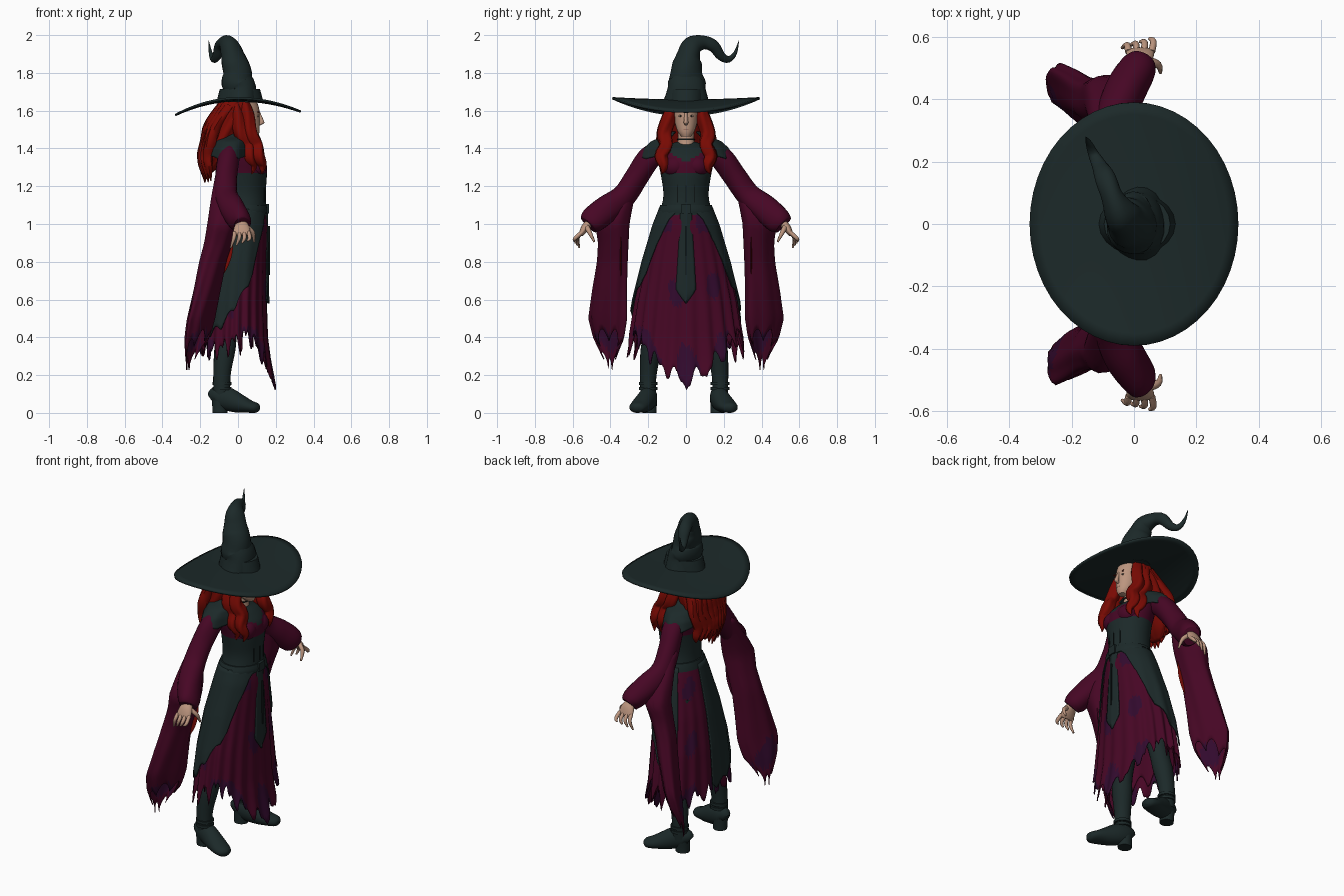
import bpy, bmesh, math, random
from mathutils import Vector, Matrix

random.seed(4)
if "Cube" in bpy.data.objects:
    bpy.data.objects.remove(bpy.data.objects["Cube"])


def material(name, *rgb):
    m = bpy.data.materials.new(name)
    m.use_nodes = True
    m.diffuse_color = (*rgb, 1)
    m.node_tree.nodes["Principled BSDF"].inputs["Base Color"].default_value = (*rgb, 1)
    return m


GREEN = material("dark green cloth", .0115, .0222, .0222)
SEAM = material("black seam", .004, .007, .007)
MAROON = material("maroon cloth", .062, .002, .018)
PURPLE = material("faded purple cloth", .032, .003, .027)
HAIR = material("red hair", .19, .003, .001)
LINING = material("red lining", .22, .004, .002)
SKIN = material("skin", .5, .3, .21)
LIPS = material("lips", .26, .1, .08)
IVORY = material("ivory", .5, .34, .26)


def finish(name, bm, mats, rule=None, thick=0, angle=50):
    """Turn a bmesh into a smooth object; rule picks a material slot per face."""
    bmesh.ops.recalc_face_normals(bm, faces=bm.faces)
    bm.normal_update()
    if rule:
        for f in bm.faces:
            f.material_index = rule(f.calc_center_median(), f.normal)
    me = bpy.data.meshes.new(name)
    bm.to_mesh(me)
    bm.free()
    for m in mats:
        me.materials.append(m)
    ob = bpy.data.objects.new(name, me)
    bpy.context.collection.objects.link(ob)
    if thick:
        ob.modifiers.new("thickness", "SOLIDIFY").thickness = thick
    bpy.ops.object.select_all(action="DESELECT")
    ob.select_set(True)
    bpy.context.view_layer.objects.active = ob
    bpy.ops.object.shade_smooth_by_angle(angle=math.radians(angle))
    return ob


def grid(name, f, nu, nv, mats, closed=False, caps=False, rule=None, thick=0):
    """Surface from f(u, v) with u and v in 0..1."""
    bm = bmesh.new()
    cols = nu if closed else nu + 1
    rows = [[bm.verts.new(f(i / nu, j / nv)) for i in range(cols)] for j in range(nv + 1)]
    for a, b in zip(rows, rows[1:]):
        for i in range(nu):
            k = (i + 1) % cols
            bm.faces.new((a[i], a[k], b[k], b[i]))
    if caps:
        bm.faces.new(rows[0])
        bm.faces.new(rows[-1])
    return finish(name, bm, mats, rule, thick)


def spline(pts, t):
    """Smooth interpolation through tuples."""
    x = t * (len(pts) - 1)
    i = min(int(x), len(pts) - 2)
    x -= i
    p = [pts[max(0, min(len(pts) - 1, i + k))] for k in (-1, 0, 1, 2)]
    return [b + .5 * x * (c - a + x * (2 * a - 5 * b + 4 * c - d + x * (3 * (b - c) + d - a)))
            for a, b, c, d in zip(*p)]


def loft(name, rings, mats, ref=None, sides=20, steps=4, wave=0, k=5, rule=None):
    """Rings are x, y, z, half width, half depth; level unless ref is given."""
    def f(u, v):
        r, a = spline(rings, v), u * math.tau
        side, up = Vector((1, 0, 0)), Vector((0, 1, 0))
        if ref:
            t = Vector(spline(rings, min(1, v + .01))[:3]) - Vector(spline(rings, max(0, v - .01))[:3])
            side = t.cross(Vector(ref)).normalized()
            up = side.cross(t).normalized()
        g = 1 + wave * math.sin(k * a + 9 * v)
        return Vector(r[:3]) + (side * r[3] * math.cos(a) + up * r[4] * math.sin(a)) * g
    return grid(name, f, sides, steps * (len(rings) - 1), mats, True, True, rule)


def lerp(table, x):
    for a, b in zip(table, table[1:]):
        if (x - a[0]) * (x - b[0]) <= 0:
            t = (x - a[0]) / (b[0] - a[0])
            return [p + (q - p) * t for p, q in zip(a, b)][1:]
    return table[-1][1:] if abs(x - table[-1][0]) < abs(x - table[0][0]) else table[0][1:]


def drape(name, prof, span, hem, mats, nu=96, nv=26, pleat=.03, k=14, grow=1, skew=0, closed=False, rule=None):
    """Hanging cloth: profile rows are z, x, y, rx, ry; span(v) gives the angles; hem(deg) the lowest z."""
    def f(u, v):
        a0, a1 = span(v)
        d = a0 + (a1 - a0) * u
        z = prof[0][0] + (hem(d) - prof[0][0]) * v
        x, y, rx, ry = lerp(prof, z)
        a = math.radians(d)
        g = grow * (1 + pleat * v * math.sin(k * a))
        return Vector((x + g * (rx * math.cos(a) - skew * v * ry * math.sin(a)), y + ry * g * math.sin(a), z))
    return grid(name, f, nu, nv, mats, closed, False, rule, .006)


def ball(name, c, r, mat, rot=0):
    bm = bmesh.new()
    m = Matrix.Translation(c) @ Matrix.Rotation(rot, 4, "Z") @ Matrix.Diagonal((*r, 1))
    bmesh.ops.create_uvsphere(bm, u_segments=16, v_segments=10, radius=1, matrix=m)
    return finish(name, bm, [mat])


def block(name, c, size, mat):
    bm = bmesh.new()
    bmesh.ops.create_cube(bm, size=1, matrix=Matrix.Translation(c) @ Matrix.Diagonal((*size, 1)))
    return finish(name, bm, [mat], angle=30)


def flip(rows, s, shift=0):
    return [(r[0], r[1] * s + shift, *r[2:]) for r in rows]


def tooth(deg, k):
    return 1 - abs(math.sin(math.radians(deg) * k))


# Hat: drooping brim, wrinkled crown with a curled tip, band
def brim(u, v):
    a = u * math.tau
    x, y = math.cos(a) * max(v, .02), math.sin(a) * max(v, .02)
    return Vector((x * .335, y * .39, 1.66 - .06 * x * x + .012 * y * y - .018 * x * x * (x < 0)))


grid("hat_brim", brim, 48, 10, [GREEN], True, thick=.012)
loft("hat_crown", [(.01, 0, 1.645, .122, .098), (.01, 0, 1.72, .1, .088), (-.005, 0, 1.75, .1, .083),
                   (-.005, 0, 1.8, .084, .076), (-.02, .008, 1.85, .078, .07), (-.03, .015, 1.89, .062, .062),
                   (-.045, .035, 1.94, .054, .052), (-.07, .09, 1.96, .037, .035), (-.09, .145, 1.942, .032, .034),
                   (-.11, .185, 1.89, .024, .024), (-.13, .225, 1.872, .017, .017),
                   (-.145, .26, 1.905, .01, .01), (-.155, .28, 1.97, .001, .001)],
     [GREEN], ref=(1, 0, 0), wave=.045, k=3)
loft("hat_band", [(.01, 0, 1.65, .123, .099), (.01, 0, 1.69, .113, .096), (.01, 0, 1.715, .106, .093)], [GREEN])

# Head and face
loft("head", [(.078, 0, 1.463, .028, .024), (.062, 0, 1.49, .052, .045), (.045, 0, 1.54, .07, .06),
              (.032, 0, 1.6, .082, .068), (.02, 0, 1.65, .08, .07)], [SKIN])
loft("neck", [(.02, 0, 1.37, .06, .06), (.018, 0, 1.44, .044, .044), (.02, 0, 1.53, .042, .042)], [SKIN])
loft("choker", [(.017, 0, 1.445, .047, .047), (.019, 0, 1.453, .046, .046)], [SEAM])
loft("nose", [(.105, 0, 1.6, .008, .006), (.12, 0, 1.56, .011, .01), (.126, 0, 1.535, .013, .012),
              (.108, 0, 1.522, .009, .004)], [SKIN])
ball("mouth", (.108, 0, 1.502), (.007, .018, .005), LIPS)

# Torso: corset below, bodice above, dark V neckline
loft("torso", [(.03, 0, 1.02, .12, .155), (.035, 0, 1.1, .113, .128), (.035, 0, 1.17, .112, .12),
               (.035, 0, 1.27, .118, .135), (.025, 0, 1.34, .12, .15), (.005, 0, 1.39, .1, .15),
               (-.005, 0, 1.42, .07, .09), (.005, 0, 1.435, .045, .05)], [GREEN, MAROON], sides=40, steps=6,
     rule=lambda c, n: int(1.265 < c.z and abs(c.y) > (c.z - 1.32) * 1.4))
loft("belt", [(.03, 0, 1.055, .126, .152), (.033, 0, 1.075, .125, .147), (.034, 0, 1.1, .12, .136)], [GREEN])
block("belt_buckle", (.155, 0, 1.08), (.016, .05, .05), GREEN)
for y in (-.045, 0, .045):
    block("corset_seam", (.145 - abs(y) * .18, y, 1.18), (.008, .005, .13), SEAM)

# Skirt with ragged hem
SKIRT = [(1.08, .03, 0, .115, .135), (1, .025, 0, .13, .165), (.8, 0, 0, .15, .22), (.6, -.015, 0, .165, .265),
         (.4, -.02, 0, .175, .295), (.28, -.015, 0, .185, .315), (.12, 0, 0, .2, .32)]
HEM = [(0, .21), (20, .28), (38, .36), (62, .47), (95, .42), (125, .38), (180, .4)]


def patches(c, n):
    blotch = math.sin(31 * c.y + 5 * c.z) + math.sin(17 * c.z + 23 * c.x)
    return int(blotch > 1.35 or (c.z < .45 and blotch > .6))


drape("skirt", SKIRT, lambda v: (-180, 177), lambda d: lerp(HEM, abs(d))[0] - .09 * tooth(d, 9) - .05 * tooth(d + 6, 17),
      [MAROON, PURPLE], nu=200, pleat=.035, k=20, rule=patches)
drape("skirt_underlayer", SKIRT, lambda v: (-180, 177), lambda d: lerp(HEM, abs(d))[0] + .06 - .1 * tooth(d + 9, 7),
      [MAROON, PURPLE], nu=120, grow=.92, rule=patches)

# Front tabard, pointed at the bottom
TABARD = [(1.08, .03), (.95, .036), (.75, .048), (.65, .054), (.58, .003)]
grid("tabard", lambda u, v: Vector((.158 + .008 * v - .01 * abs(2 * u - 1), (2 * u - 1) * lerp(TABARD, 1.08 - .5 * v)[0],
                                    1.08 - .5 * v)), 8, 20, [GREEN], thick=.008)
block("tabard_seam", (.163, 0, .86), (.012, .005, .26), SEAM)

ARM = [(-.04, .12, 1.39, .05, .045), (-.05, .19, 1.35, .062, .058), (-.065, .26, 1.25, .062, .058),
       (-.065, .33, 1.15, .064, .062), (-.03, .42, 1.08, .072, .066), (.01, .49, 1.02, .07, .06),
       (.02, .515, .995, .055, .045)]
SLEEVE = [(1.26, -.075, .265, .045, .045), (1.15, -.08, .325, .06, .055), (1.08, -.075, .36, .075, .075),
          (1, -.08, .39, .08, .09), (.9, -.105, .385, .07, .08), (.8, -.135, .39, .065, .08), (.65, -.165, .405, .06, .09),
          (.5, -.195, .415, .053, .1), (.4, -.215, .41, .048, .08), (.26, -.25, .4, .02, .025)]
FLAP = [(-.07, .345, 1, .05, .004), (-.07, .345, .9, .045, .004), (-.075, .345, .83, .042, .004),
        (-.095, .345, .76, .035, .004), (-.115, .345, .7, .012, .004)]
LEG = [(-.03, .09, .9, .08, .08), (-.05, .13, .6, .07, .07), (-.06, .16, .42, .055, .056),
       (-.07, .175, .33, .056, .056), (-.085, .19, .2, .046, .044), (-.085, .19, .08, .045, .04)]
FOOT = [(-.138, .175, .07, .022, .03), (-.115, .18, .085, .04, .055), (-.06, .19, .075, .048, .062),
        (0, .212, .052, .052, .052), (.06, .235, .034, .052, .034), (.098, .25, .026, .038, .026),
        (.113, .255, .022, .01, .012)]
HEEL = [(-.095, .18, 0, .04, .038), (-.095, .181, .03, .041, .039), (-.095, .183, .07, .043, .042)]
FRONT_LOCK = [(.03, .065, 1.64, .025, .03), (.05, .085, 1.57, .034, .034), (.065, .115, 1.48, .036, .035),
              (.1, .105, 1.42, .036, .032), (.11, .13, 1.36, .032, .03), (.13, .115, 1.31, .024, .02),
              (.125, .125, 1.265, .002, .002)]
EDGE = [(0, 14), (.1, 32), (.35, 48), (.7, 60), (1, 92)]
for s, side, back in ((1, "left", 122), (-1, "right", 186)):
    # Overskirt half, open at the front
    drape(side + "_overskirt", SKIRT, lambda v: (s * lerp(EDGE, v)[0], s * back),
          lambda d: lerp([(14, .62), (92, .57), (115, .47), (170, .39)], abs(d))[0] - .04 * tooth(d, 8),
          [GREEN], nu=48, grow=1.07, pleat=.015)
    # Arm, hanging sleeve, and the inner flap with its red lining
    loft(side + "_arm", flip(ARM, s), [MAROON], ref=(1, 0, 0), steps=6, wave=.04, k=3)
    drape(side + "_sleeve", [(r[0], r[1], r[2] * s, r[3], r[4]) for r in SLEEVE], lambda v: (0, 360),
          lambda d: .37 + .08 * math.cos(math.radians(d)) - .07 * tooth(d, 3.5), [MAROON, PURPLE], nu=56,
          closed=True, pleat=.07, k=6, skew=.6 * s, rule=lambda c, n: int(c.z < .5 and patches(c, n)))
    loft(side + "_sleeve_flap", flip(FLAP, s), [MAROON, LINING], rule=lambda c, n: int(n.y * s > .2))
    # Hand: palm, four fingers, thumb
    loft(side + "_palm", flip([(.018, .505, 1.01, .02, .024), (.02, .53, .985, .022, .04), (.02, .55, .955, .016, .045),
                               (.02, .558, .94, .01, .04)], s), [SKIN], ref=(1, 0, 0))
    for i in range(4):
        x = -.018 + .025 * i
        loft(side + "_finger", flip([(x, .552, .955, .011, .011), (x + .003 * i - .004, .574 + .004 * i, .925, .0105, .0105),
                                     (x + .004 * i - .02, .565 + .01 * i, .875 + .012 * i, .005, .005)], s),
             [SKIN], ref=(1, 0, 0), sides=8)
    loft(side + "_thumb", flip([(.045, .525, .985, .014, .014), (.078, .51, .955, .012, .012),
                                (.085, .485, .905, .005, .005)], s), [SKIN], ref=(1, 0, 0), sides=8)
    # Leg, shoe, heel and ankle straps
    loft(side + "_leg", flip(LEG, s, -.01), [GREEN])
    loft(side + "_shoe", flip(FOOT, s, -.013), [GREEN], ref=(0, 0, 1))
    loft(side + "_heel", flip(HEEL, s, -.013), [GREEN])
    for z in (.13, .155):
        loft(side + "_ankle_strap", flip([(-.084, .19, z - .008, .05, .05), (-.084, .19, z + .008, .05, .05)], s, -.01), [GREEN])
    # Bust, eye, brow
    ball(side + "_bust", (.095, .058 * s, 1.305), (.058, .064, .058), MAROON)
    ball(side + "_eye", (.105, .028 * s, 1.572), (.005, .014, .005), IVORY, -.4 * s)
    ball(side + "_pupil", (.109, .028 * s, 1.572), (.003, .004, .004), SEAM, -.4 * s)
    ball(side + "_brow", (.107, .03 * s, 1.592), (.004, .017, .003), HAIR, -.4 * s)
    # Front locks of hair
    loft(side + "_front_lock", flip(FRONT_LOCK, s), [HAIR], ref=(1, 0, 0), wave=.12, k=4)
    loft(side + "_side_lock", [(x - .05, y * 1.03, z, a, b) for x, y, z, a, b in flip(FRONT_LOCK, s)],
         [HAIR], ref=(1, 0, 0), wave=.12, k=4)

# Shoulder mantle with upright collar
drape("mantle", [(1.49, -.02, 0, .07, .08), (1.465, -.02, 0, .085, .11), (1.44, -.035, 0, .1, .185),
                 (1.4, -.045, 0, .11, .225), (1.34, -.05, 0, .116, .25)], lambda v: (46 - 8 * v, 314 + 8 * v),
      lambda d: 1.36 - .015 * tooth(d, 3), [GREEN], nv=14, pleat=.02, k=9)

# Hair mass and loose back locks
loft("hair_mass", [(-.01, 0, 1.65, .09, .095), (-.045, 0, 1.57, .1, .11), (-.085, 0, 1.48, .1, .12),
                   (-.125, 0, 1.38, .085, .115), (-.155, 0, 1.3, .05, .085), (-.165, 0, 1.26, .01, .03)],
     [HAIR], sides=48, wave=.04, k=11)
for i in range(9):
    y, e = (i - 4) * .027, random.uniform(-.025, .03)
    b = .9 * y * y
    loft("back_lock", [(-.085 + 4 * b, y * .8, 1.625, .02, .025), (-.155 + 4 * b, y, 1.52, .03, .028),
                       (-.175 + 3 * b, y * 1.15 + e * .5, 1.44, .03, .028), (-.19 + 3 * b, y * 1.1 - e * .4, 1.36, .028, .026),
                       (-.185 + 3 * b, y + e * .7, 1.3, .022, .02), (-.175 + 3 * b, y, 1.24 + e, .002, .002)],
         [HAIR], ref=(1, 0, 0), sides=10, wave=.12, k=3)
